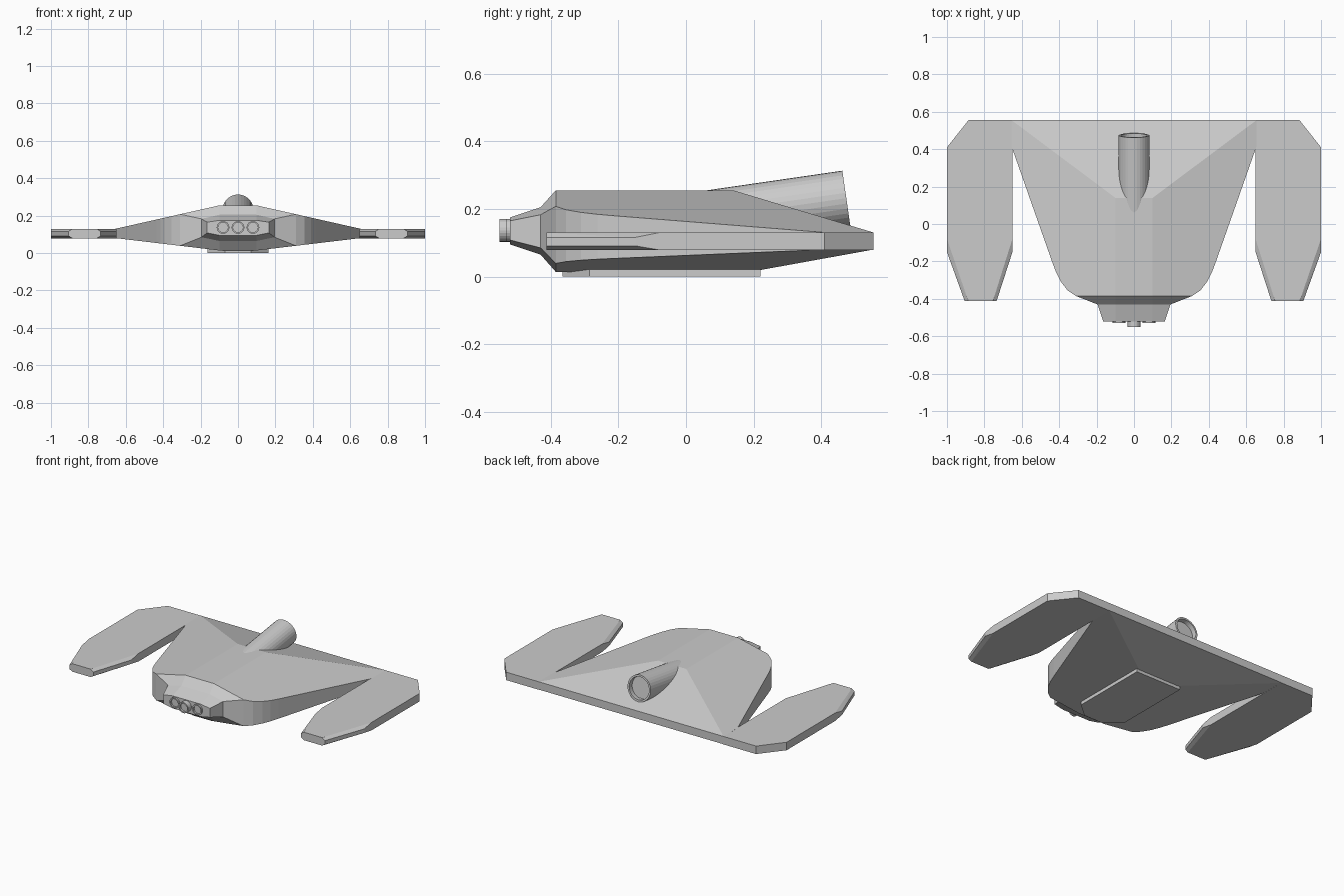
import bpy, bmesh, math
from mathutils import Matrix, Vector

if "Cube" in bpy.data.objects:
    bpy.data.objects.remove(bpy.data.objects["Cube"])


def finish(bm, name):
    bmesh.ops.recalc_face_normals(bm, faces=bm.faces)
    me = bpy.data.meshes.new(name)
    bm.to_mesh(me)
    bm.free()
    ob = bpy.data.objects.new(name, me)
    bpy.context.collection.objects.link(ob)
    return ob


def hull(name, pts):
    bm = bmesh.new()
    for p in pts:
        bm.verts.new(p)
    res = bmesh.ops.convex_hull(bm, input=bm.verts)
    junk = [v for v in bm.verts if not v.link_faces]
    bmesh.ops.delete(bm, geom=junk, context='VERTS')
    bmesh.ops.dissolve_limit(bm, angle_limit=0.01, verts=bm.verts, edges=bm.edges)
    return finish(bm, name)


def tube(name, end, direction, radius, length, wall, depth, sides=32):
    # cylinder whose outer end sits at `end`, with a shallow recessed cap
    bm = bmesh.new()
    rings = []
    for r, d in ((radius, -length), (radius, 0), (radius - wall, 0), (radius - wall, -depth)):
        rings.append([bm.verts.new((r * math.cos(2 * math.pi * i / sides),
                                    r * math.sin(2 * math.pi * i / sides), d))
                      for i in range(sides)])
    for a, b in zip(rings, rings[1:]):
        for i in range(sides):
            j = (i + 1) % sides
            bm.faces.new((a[i], a[j], b[j], b[i]))
    bm.faces.new(rings[0])
    bm.faces.new(rings[-1])
    rot = Vector(direction).to_track_quat('Z', 'Y').to_matrix().to_4x4()
    bm.transform(Matrix.Translation(end) @ rot)
    return finish(bm, name)


def roof(x):
    return 0.255 - 0.225 * (x - 0.1)


def belly(x):
    return 0.014 + 0.119 * (x - 0.1)


# main hull: hipped top and bottom over a tapering plan outline
side = [(0.655, 0.555), (0.655, 0.415), (0.435, -0.21), (0.415, -0.262),
        (0.39, -0.31), (0.355, -0.355), (0.31, -0.385)]
pts = []
for s in (-1, 1):
    for x, y in side:
        pts += [(s * x, y, roof(x)), (s * x, y, belly(x))]
    for y0, y1, z in ((-0.385, 0.14, 0.255), (-0.385, 0.19, 0.014)):
        pts += [(s * 0.1, y0, z), (s * 0.1, y1, z)]
hull("main_hull", pts)

# nose: three eight-sided sections
# y, half width, side low, side high, flat half width, bottom, top
sections = [(-0.385, 0.31, belly(0.31), roof(0.31), 0.1, 0.014, 0.255),
            (-0.43, 0.195, 0.085, 0.183, 0.1, 0.065, 0.205),
            (-0.52, 0.165, 0.108, 0.165, 0.1, 0.095, 0.175)]
bm = bmesh.new()
rings = []
for y, w, lo, hi, f, b, t in sections:
    half = [(f, b), (w, lo), (w, hi), (f, t)]
    loop = half + [(-x, z) for x, z in reversed(half)]
    rings.append([bm.verts.new((x, y, z)) for x, z in loop])
for a, b in zip(rings, rings[1:]):
    for i in range(8):
        j = (i + 1) % 8
        bm.faces.new((a[i], a[j], b[j], b[i]))
bm.faces.new(rings[-1])
bm.faces.new(rings[0])
finish(bm, "nose")

# side wings with chamfered forward tips
flat = [(0.65, 0.555), (0.885, 0.555), (1, 0.41), (1, -0.08),
        (0.885, -0.413), (0.755, -0.413), (0.65, -0.08)]
mid = [(1, -0.15), (0.905, -0.413), (0.735, -0.413), (0.65, -0.15)]
for s, label in ((-1, "left"), (1, "right")):
    hull(label + "_wing",
         [(s * x, y, z) for x, y in flat for z in (0.079, 0.13)] +
         [(s * x, y, z) for x, y in mid for z in (0.091, 0.116)])

# belly plate
plate = [(0.163, 0.22), (0.163, -0.285), (0.07, -0.365)]
hull("belly_plate", [(s * x, y, z) for s in (-1, 1) for x, y in plate for z in (0, 0.03)])

# rear exhaust tube
tube("exhaust", (0, 0.474, 0.232), (0, 1, 0.145), 0.082, 0.47, 0.012, 0.03)

# three front barrels
for x, y, name in ((-0.08, -0.53, "left"), (0, -0.552, "centre"), (0.08, -0.53, "right")):
    tube(name + "_barrel", (x, y, 0.137), (0, -1, 0), 0.034, 0.06, 0.008, 0.012, 24)
